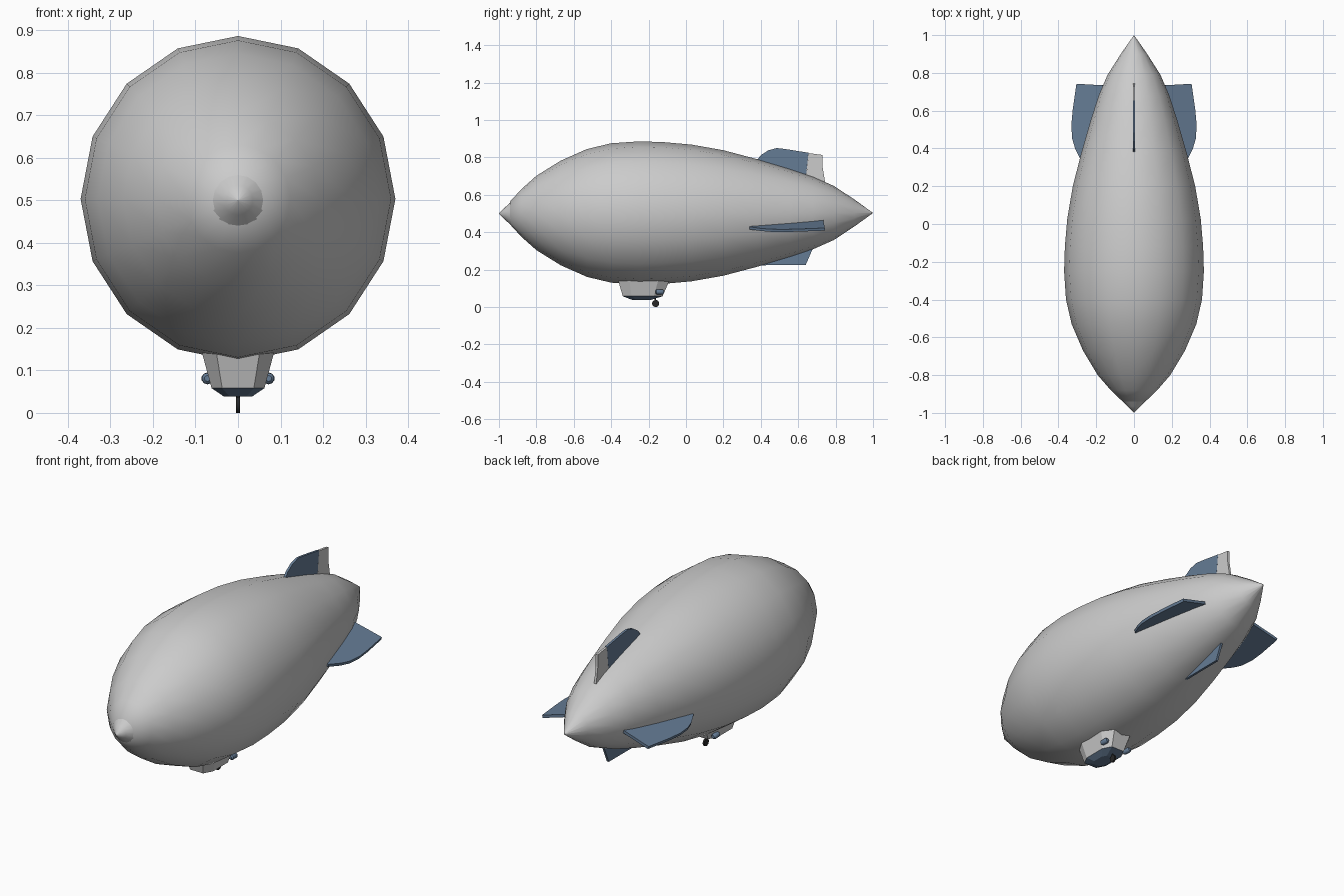
import bpy, bmesh, math
from mathutils import Vector

if "Cube" in bpy.data.objects:
    bpy.data.objects.remove(bpy.data.objects["Cube"])


def material(name, color):
    m = bpy.data.materials.new(name)
    m.diffuse_color = (*color, 1)
    m.use_nodes = True
    m.node_tree.nodes["Principled BSDF"].inputs["Base Color"].default_value = m.diffuse_color
    return m


BLUE = material("slate_blue", (0.13, 0.2, 0.3))
DARK = material("dark_rubber", (0.02, 0.02, 0.02))


def finish(name, bm, mat=None, smooth=None):
    bmesh.ops.recalc_face_normals(bm, faces=bm.faces)
    me = bpy.data.meshes.new(name)
    bm.to_mesh(me)
    bm.free()
    ob = bpy.data.objects.new(name, me)
    bpy.context.collection.objects.link(ob)
    if mat:
        me.materials.append(mat)
    if smooth:
        bpy.ops.object.select_all(action='DESELECT')
        ob.select_set(True)
        bpy.context.view_layer.objects.active = ob
        bpy.ops.object.shade_smooth_by_angle(angle=math.radians(smooth))
    return ob


def loft(name, rings, mat=None, smooth=None):
    bm = bmesh.new()
    rows = [[bm.verts.new(p) for p in ring] for ring in rings]
    n = len(rows[0])
    for a, b in zip(rows, rows[1:]):
        for i in range(n):
            j = (i + 1) % n
            bm.faces.new((a[i], a[j], b[j], b[i]))
    bm.faces.new(rows[0])
    bm.faces.new(rows[-1])
    bmesh.ops.remove_doubles(bm, verts=bm.verts, dist=1e-5)
    return finish(name, bm, mat, smooth)


def spindle(name, profile, center=(0, 0, 0), sides=16, zscale=1.0, mat=None, smooth=None):
    # rings around the y axis from (y, radius) pairs
    cx, cy, cz = center
    rings = [[(cx + max(r, 1e-4) * math.sin(math.tau * k / sides), cy + y,
               cz + max(r, 1e-4) * zscale * math.cos(math.tau * k / sides))
              for k in range(sides)] for y, r in profile]
    return loft(name, rings, mat, smooth)


def plate(name, pts, offset, mat=None):
    # flat outline thickened by +-offset
    o = Vector(offset)
    return loft(name, [[Vector(p) - o for p in pts], [Vector(p) + o for p in pts]], mat)


# Envelope and nose cap
spindle("envelope", [(-0.94, 0.06), (-0.88, 0.123), (-0.8, 0.192), (-0.67, 0.27), (-0.53, 0.33),
                     (-0.4, 0.36), (-0.25, 0.37), (-0.12, 0.366), (0.03, 0.353), (0.2, 0.324),
                     (0.38, 0.278), (0.55, 0.229), (0.68, 0.187), (0.79, 0.14), (0.9, 0.07),
                     (1.0, 0)], (0, 0, 0.503), zscale=1.035, smooth=50)
spindle("nose_cap", [(-1, 0), (-0.965, 0.035), (-0.935, 0.064)], (0, 0, 0.5), smooth=50)

# Vertical fins and rudder
T = (0.006, 0, 0)
plate("upper_fin", [(0, y, z) for y, z in ((0.36, 0.76), (0.40, 0.812), (0.44, 0.838), (0.485, 0.85),
      (0.53, 0.845), (0.655, 0.825), (0.635, 0.64), (0.4, 0.7))], T, BLUE)
plate("rudder", [(0, y, z) for y, z in ((0.655, 0.823), (0.73, 0.813), (0.73, 0.75), (0.75, 0.63),
      (0.635, 0.63))], T)
plate("lower_fin", [(0, y, z) for y, z in ((0.37, 0.222), (0.45, 0.224), (0.64, 0.225), (0.69, 0.34),
      (0.42, 0.3))], T, BLUE)

# Drooping side fins
for s, side in ((1, "right"), (-1, "left")):
    outline = ((0.15, 0.34), (0.28, 0.34), (0.31, 0.40), (0.325, 0.45), (0.33, 0.52),
               (0.323, 0.6), (0.303, 0.742), (0.12, 0.732))
    plate(side + "_fin", [(s * x, y, 0.453 - 0.28 * (x - 0.17)) for x, y in outline],
          (0.002 * s, 0, 0.007), BLUE)


# Gondola: eight-sided cabin and dark underside
def octagon(y0, y1, w, z):
    n, c = w * 0.6, (y1 - y0) * 0.22
    return [(n, y0, z), (w, y0 + c, z), (w, y1 - c, z), (n, y1, z),
            (-n, y1, z), (-w, y1 - c, z), (-w, y0 + c, z), (-n, y0, z)]


loft("gondola_cabin", [octagon(-0.365, -0.085, 0.087, 0.15), octagon(-0.338, -0.125, 0.062, 0.058)])
loft("gondola_underside", [octagon(-0.338, -0.125, 0.062, 0.058), octagon(-0.29, -0.185, 0.034, 0.039)],
     BLUE)

# Engine pods
for s, side in ((1, "right"), (-1, "left")):
    spindle(side + "_engine", [(-0.024, 0.007), (-0.018, 0.013), (0.014, 0.014), (0.022, 0.008)],
            (s * 0.072, -0.14, 0.081), sides=10, mat=BLUE, smooth=40)

# Landing wheel and strut
bm = bmesh.new()
bmesh.ops.create_cone(bm, cap_ends=True, segments=14, radius1=0.019, radius2=0.019, depth=0.009)
for v in bm.verts:
    v.co = Vector((v.co.z, v.co.x - 0.162, v.co.y + 0.019))
finish("landing_wheel", bm, DARK, 40)
bm = bmesh.new()
bmesh.ops.create_cube(bm, size=1)
for v in bm.verts:
    v.co = Vector((v.co.x * 0.006, v.co.y * 0.008 - 0.165, v.co.z * 0.04 + 0.042))
finish("wheel_strut", bm, DARK)
